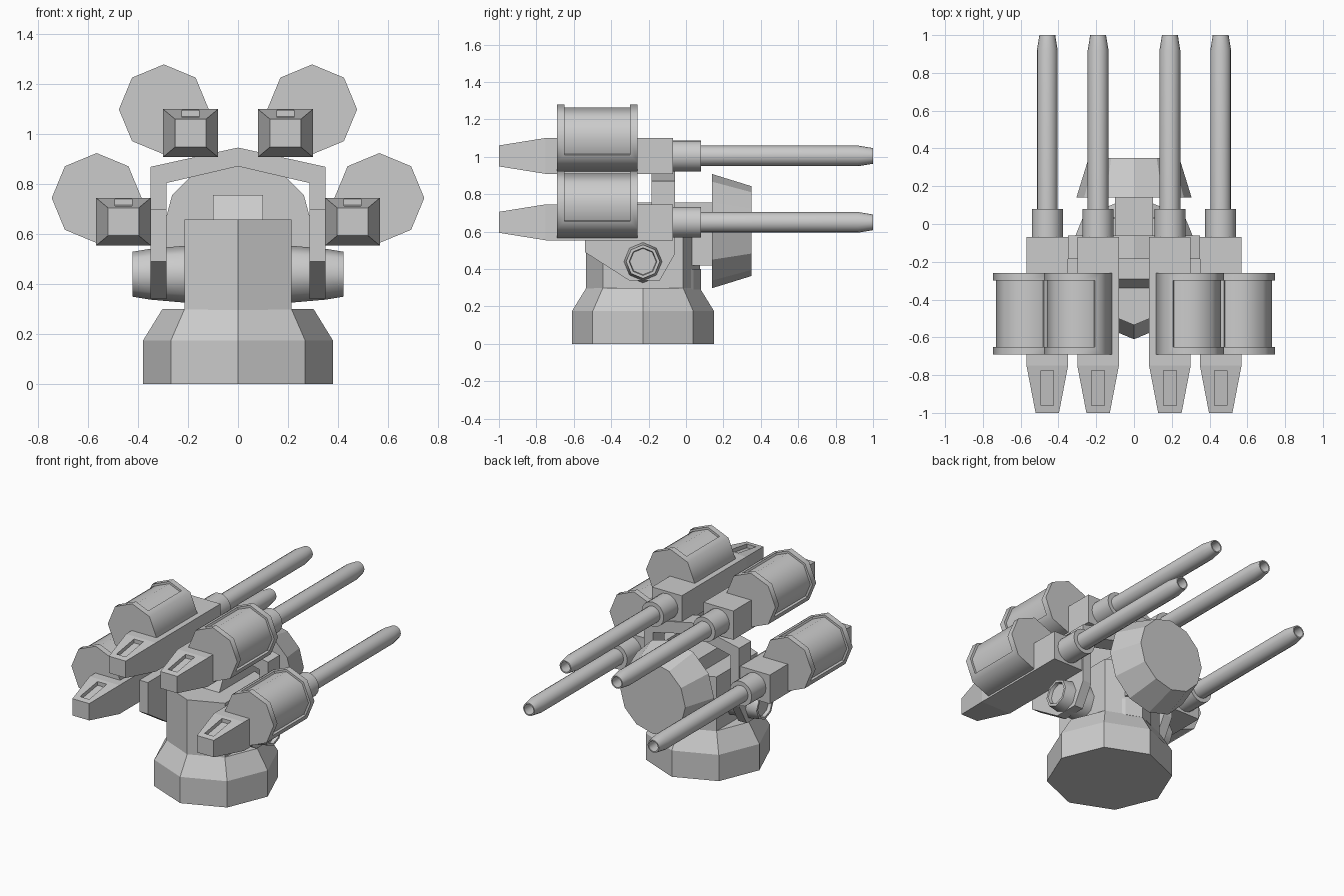
import bpy, bmesh
from math import cos, sin, pi, radians
from mathutils import Vector

if "Cube" in bpy.data.objects:
    bpy.data.objects.remove(bpy.data.objects["Cube"])


def finish(name, bm, smooth=None):
    bmesh.ops.recalc_face_normals(bm, faces=bm.faces)
    me = bpy.data.meshes.new(name)
    bm.to_mesh(me)
    bm.free()
    ob = bpy.data.objects.new(name, me)
    bpy.context.collection.objects.link(ob)
    if smooth:
        bpy.ops.object.select_all(action='DESELECT')
        ob.select_set(True)
        bpy.context.view_layer.objects.active = ob
        bpy.ops.object.shade_smooth_by_angle(angle=radians(smooth))
    return ob


def loft(rings):
    """Closed skin through equal-length rings of points, capped at both ends."""
    bm = bmesh.new()
    vs = [[bm.verts.new(p) for p in r] for r in rings]
    n = len(vs[0])
    for a, b in zip(vs, vs[1:]):
        for i in range(n):
            bm.faces.new((a[i], a[(i + 1) % n], b[(i + 1) % n], b[i]))
    bm.faces.new(vs[0])
    bm.faces.new(vs[-1])
    return bm


def place(axis, t, a, b):
    return {'X': (t, a, b), 'Y': (a, t, b), 'Z': (a, b, t)}[axis]


def turned(axis, center, profile, n):
    """Rings of (radius, position) around an axis."""
    c = Vector(center)
    return loft([[c + Vector(place(axis, t, r * cos(2 * pi * i / n), r * sin(2 * pi * i / n)))
                  for i in range(n)] for r, t in profile])


def extruded(axis, pts, t0, t1):
    return loft([[place(axis, t, a, b) for a, b in pts] for t in (t0, t1)])


def gun(label, s, x, z):
    # receiver with tapered tail and a slot sunk in the tail's sloping top
    sections = [(-1, .062, .056), (-.75, .11, .096), (-.07, .11, .096)]
    bm = loft([[(x - w, y, z - h), (x + w, y, z - h), (x + w, y, z + h), (x - w, y, z + h)]
               for y, w, h in sections])
    bmesh.ops.recalc_face_normals(bm, faces=bm.faces)
    bm.normal_update()
    top = max((f for f in bm.faces if f.calc_center_median().y < -.8), key=lambda f: f.normal.z)
    bmesh.ops.inset_region(bm, faces=[top], thickness=.02)
    for v in top.verts:
        v.co.y = -.96 if v.co.y < -.87 else -.775
        v.co.x = x + (.034 if v.co.x > x else -.034)
        v.co.z = z + .056 + (v.co.y + 1) * .16
    pit = bmesh.ops.extrude_discrete_faces(bm, faces=[top])['faces'][0]
    bmesh.ops.translate(bm, verts=pit.verts, vec=(0, 0, -.025))
    finish(label + "_receiver", bm)

    # collar and hollow-tipped barrel
    finish(label + "_collar", turned('Y', (x, 0, z), [(.082, -.08), (.082, .08)], 16), 40)
    finish(label + "_barrel", turned('Y', (x, 0, z), [
        (.055, .07), (.055, .92), (.042, 1), (.034, 1), (.034, .9)], 16), 40)

    # octagonal magazine drum with a panel sunk in its upper outer side
    cx, cz = x + s * .107, z + .095
    bm = turned('Y', (cx, 0, cz), [(.18, -.69), (.18, -.26)], 8)
    bmesh.ops.recalc_face_normals(bm, faces=bm.faces)
    bm.normal_update()
    out = Vector((s * .924, 0, .383))
    panel = [f for f in bm.faces
             if abs(f.normal.y) < .1 and f.normal.dot(Vector((s * cos(pi / 4), 0, sin(pi / 4)))) > .3]
    panel = [f for f in bm.faces if abs(f.normal.y) < .1 and
             (f.normal.z > .5 or f.normal.x * s > .5)]
    bmesh.ops.inset_region(bm, faces=panel, thickness=.04, use_even_offset=True)
    bmesh.ops.inset_region(bm, faces=panel, thickness=0, depth=-.014, use_even_offset=True)
    finish(label + "_drum", bm, 50)


# octagonal pedestal
finish("pedestal", turned('Z', (0, -.23, 0), [(.38, 0), (.38, .175), (.303, .3)], 8))

# column with flat sides
finish("column", extruded('Z', [(0, -.535), (.215, -.445), (.215, -.015), (0, .075),
                                (-.215, -.015), (-.215, -.445)], .29, .66))
# low step behind the column
finish("column_step", extruded('Z', [(-.17, -.02), (.17, -.02), (.1, .04), (0, .08), (-.1, .04)],
                               .29, .4))

# trunnion with recessed ends
half = [(.07, .40), (.074, .422), (.09, .422), (.102, .35), (.115, .2)]
finish("trunnion", turned('X', (0, -.23, .44),
                          [(r, -t) for r, t in half] + [(r, t) for r, t in reversed(half)], 8), 50)

# yoke: gabled frame plus lower side plates
finish("yoke_frame", extruded('Y', [(-.35, .7), (-.35, .87), (0, .947), (.35, .87), (.35, .7),
                                    (.287, .7), (.287, .805), (0, .872), (-.287, .805),
                                    (-.287, .7)], -.185, -.06))
for s, side in ((-1, "left"), (1, "right")):
    finish(side + "_yoke_plate", extruded('X', [
        (-.54, .49), (-.305, .34), (-.14, .34), (-.06, .48), (-.06, .7), (-.54, .7)],
        s * .287, s * .35))
    gun(side + "_upper_gun", s, s * .19, 1.005)
    gun(side + "_lower_gun", s, s * .459, .65)

# dish mount and twelve-sided dish
finish("dish_mount", extruded('X', [(-.345, .65), (-.29, .757), (.15, .757), (.15, .42),
                                    (-.1, .42), (-.1, .65)], -.1, .1))
finish("dish", turned('Y', (0, 0, .603), [(.305, .14), (.24, .35)], 12))
